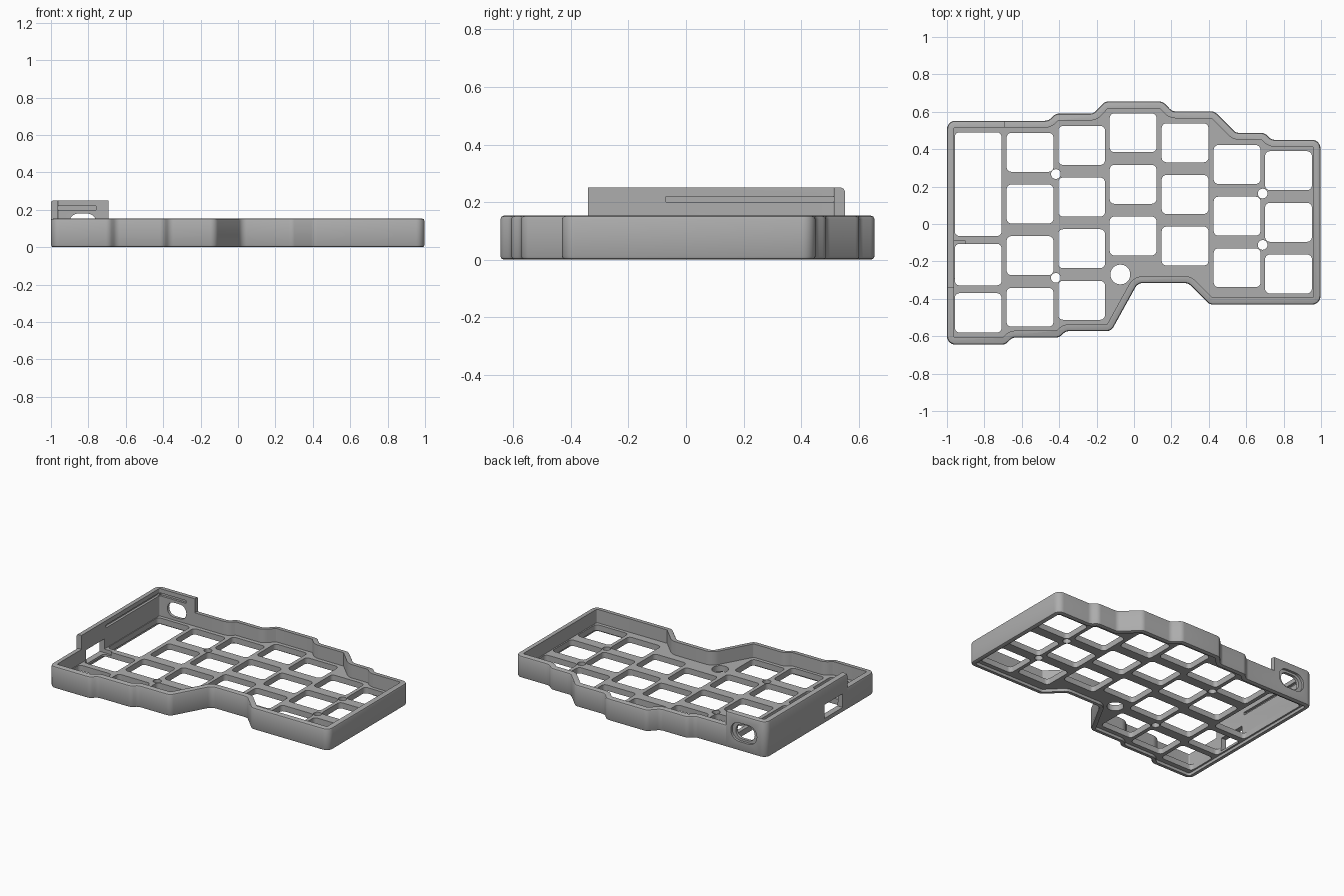
import bpy, bmesh, math
from mathutils import Vector, Matrix

cube = bpy.data.objects.get("Cube")
if cube:
    bpy.data.objects.remove(cube, do_unlink=True)

grey = bpy.data.materials.new("case_grey")
grey.use_nodes = True
GREY = (0.42, 0.42, 0.42, 1)
grey.diffuse_color = GREY
grey.node_tree.nodes["Principled BSDF"].inputs["Base Color"].default_value = GREY

# Case outline, counter-clockwise from the front left corner
OUTLINE = [(-1, -.645), (-.688, -.645), (-.65, -.607), (-.4, -.607), (-.365, -.573),
           (-.122, -.573), (.02, -.316), (.29, -.316), (.405, -.431), (.997, -.431),
           (.997, .45), (.735, .45), (.698, .487), (.545, .487), (.43, .602), (.205, .602),
           (.153, .655), (-.155, .655), (-.217, .59), (-.42, .59), (-.458, .552), (-1, .552)]


def ring(points, inset, radius, steps=6):
    """Move a polygon inwards and round its corners."""
    out, n = [], len(points)
    pts = [Vector(p) for p in points]
    for i, p in enumerate(pts):
        a = (p - pts[i - 1]).normalized()
        b = (pts[(i + 1) % n] - p).normalized()
        na, nb = Vector((-a.y, a.x)), Vector((-b.y, b.x))
        miter = (na + nb) / (1 + na.dot(nb))
        turn = math.atan2(a.cross(b), a.dot(b))
        side = 1 if turn > 0 else -1
        r = max(radius - side * inset, .008)
        centre = p + miter * (inset + side * r)
        start = math.atan2(-na.y * side, -na.x * side)
        for k in range(steps + 1):
            t = start + turn * k / steps
            out.append(centre + r * Vector((math.cos(t), math.sin(t))))
    return out


def loft(name, points, levels, radius, parts=None):
    """Solid through rings given as (height, inset); parts lets many solids share a mesh."""
    bm = bmesh.new()
    for poly in parts or [points]:
        rows = [[bm.verts.new((p.x, p.y, z)) for p in ring(poly, inset, radius)]
                for z, inset in levels]
        n = len(rows[0])
        for low, high in zip(rows, rows[1:]):
            for i in range(n):
                j = (i + 1) % n
                bm.faces.new((low[i], low[j], high[j], high[i]))
        bm.faces.new(rows[0][::-1])
        bm.faces.new(rows[-1])
    return finish(name, bm)


def finish(name, bm):
    mesh = bpy.data.meshes.new(name)
    bm.to_mesh(mesh)
    bm.free()
    mesh.materials.append(grey)
    obj = bpy.data.objects.new(name, mesh)
    bpy.context.collection.objects.link(obj)
    return obj


def box(name, lo, hi):
    bm = bmesh.new()
    bmesh.ops.create_cube(bm, size=1)
    lo, hi = Vector(lo), Vector(hi)
    for v in bm.verts:
        v.co = (lo + hi) / 2 + v.co * (hi - lo)
    return finish(name, bm)


def rect(x, y, w, h):
    return [(x - w / 2, y - h / 2), (x + w / 2, y - h / 2),
            (x + w / 2, y + h / 2), (x - w / 2, y + h / 2)]


def slot(name, x, z, w, h, y0, y1):
    """Upright rounded slot cutter running through the back wall."""
    obj = loft(name, rect(x, z, w, h), [(-y1, 0), (-y0, 0)], h * .49)
    obj.data.transform(Matrix.Rotation(math.radians(90), 4, 'X'))
    return obj


def shell(name, height):
    e = .012
    return loft(name, OUTLINE, [(0, e), (e * .3, e * .3), (e, 0),
                                (height - e, 0), (height - e * .3, e * .3), (height, e)], .045)


def combine(obj, cutters, operation='DIFFERENCE'):
    for cutter in cutters:
        mod = obj.modifiers.new(cutter.name, 'BOOLEAN')
        mod.operation, mod.solver, mod.object = operation, 'EXACT', cutter
    bpy.context.view_layer.update()
    result = obj.evaluated_get(bpy.context.evaluated_depsgraph_get())
    mesh = bpy.data.meshes.new_from_object(result)
    obj.modifiers.clear()
    obj.data = mesh


# Key openings: column centre, back row centre, number of rows
PITCH = .276
keys = [rect(-.833, -.217, .25, .222), rect(-.833, -.475, .25, .21),
        rect(-.833, .213, .25, .555)]
for x, y, rows in [(-.556, .383, 4), (-.28, .42, 4), (-.005, .488, 3), (.273, .434, 3),
                   (.551, .318, 3), (.826, .285, 3)]:
    keys += [rect(x, y - PITCH * row, .25, .208) for row in range(rows)]
key_cutter = loft("key_cutter", None, [(-.1, 0), (.1, 0)], .025, keys)

# Screw holes and the round reset hole
screws = [rect(x, y, .052, .052) for x, y in
          [(-.418, .267), (-.418, -.288), (.688, .163), (.688, -.112)]]
screw_cutter = loft("screw_cutter", None, [(-.1, 0), (.1, 0)], .0255, screws)
reset_cutter = loft("reset_cutter", rect(-.073, -.27, .106, .106), [(-.1, 0), (.1, 0)], .0525)

# Upper cavity, underside recess, side port, cable port and board grooves
cutters = [loft("cavity_cutter", OUTLINE, [(.06, .037), (.4, .037)], .045),
           loft("recess_cutter", OUTLINE, [(-.1, .03), (.02, .03)], .045),
           key_cutter, screw_cutter, reset_cutter,
           box("side_port_cutter", (-1.1, -.29, .035), (-.9, -.09, .13)),
           slot("port_cutter", -.83, .13, .145, .1, .45, .65),
           slot("port_recess_cutter", -.83, .13, .2, .13, .535, .65),
           box("side_groove_cutter", (-.98, -.07, .2), (-.9, .514, .22)),
           box("back_groove_cutter", (-.963, .45, .2), (-.76, .53, .22))]

# The raised corner around the controller is its own piece
corner = box("corner_cutter", (-1.2, -.34, -.1), (-.692, .8, .5))
case = shell("case", .153)
raised_corner = shell("raised_corner", .25)
combine(case, [corner] + cutters)
combine(raised_corner, [corner], 'INTERSECT')
combine(raised_corner, cutters)
for cutter in cutters + [corner]:
    bpy.data.objects.remove(cutter, do_unlink=True)

for obj in (case, raised_corner):
    bpy.ops.object.select_all(action='DESELECT')
    obj.select_set(True)
    bpy.context.view_layer.objects.active = obj
    bpy.ops.object.shade_smooth_by_angle(angle=math.radians(35))
